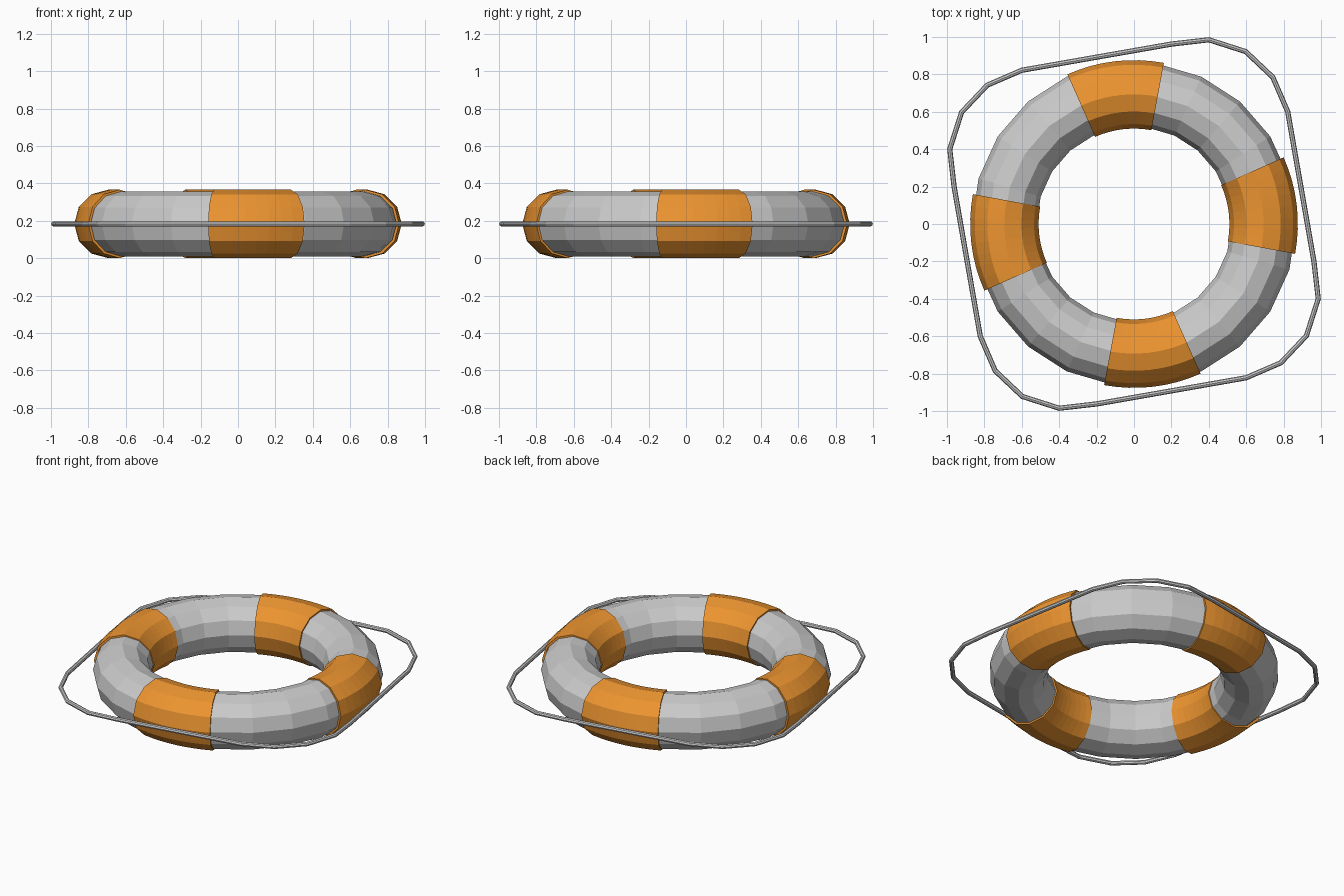
import bpy, bmesh
from math import sin, cos, pi, radians

if "Cube" in bpy.data.objects:
    bpy.data.objects.remove(bpy.data.objects["Cube"])

MAJOR, MINOR, Z = 0.693, 0.173, 0.183
SIDES = 12

orange = bpy.data.materials.new("orange")
orange.diffuse_color = (0.85, 0.30, 0.03, 1)
orange.use_nodes = True
orange.node_tree.nodes["Principled BSDF"].inputs["Base Color"].default_value = orange.diffuse_color


def sweep(name, stations, closed, mat=None):
    """Skin 12-sided sections placed round the ring: stations = (angle, radius)."""
    bm = bmesh.new()
    loops = []
    for a, r in stations:
        loop = []
        for i in range(SIDES):
            t = 2 * pi * i / SIDES
            d = MAJOR + r * cos(t)
            loop.append(bm.verts.new((d * cos(a), d * sin(a), Z + r * sin(t))))
        loops.append(loop)
    n = len(loops)
    for k in range(n if closed else n - 1):
        p, q = loops[k], loops[(k + 1) % n]
        for i in range(SIDES):
            j = (i + 1) % SIDES
            bm.faces.new((p[i], q[i], q[j], p[j]))
    bmesh.ops.recalc_face_normals(bm, faces=bm.faces)
    me = bpy.data.meshes.new(name)
    bm.to_mesh(me)
    bm.free()
    ob = bpy.data.objects.new(name, me)
    bpy.context.collection.objects.link(ob)
    if mat:
        me.materials.append(mat)
    # make normals point outwards on the open bands
    return ob


# Main float ring
sweep("float_ring", [(2 * pi * k / 22, MINOR) for k in range(22)], True)

# Four orange bands with small end lips
START, END, STEPS = radians(-10.5), radians(24), 8
for b in range(4):
    angles = [START + b * pi / 2 + (END - START) * k / STEPS for k in range(STEPS + 1)]
    stations = [(angles[0], MINOR - 0.004)]
    stations += [(a, 0.183) for a in angles]
    stations += [(angles[-1], MINOR - 0.004)]
    sweep(f"orange_band_{b + 1}", stations, False, orange)

# Grab rope: one corner repeated four times round the ring
corner = [(0.20, 0.962), (0.40, 0.985), (0.597, 0.922), (0.742, 0.785), (0.822, 0.60)]
path = []
for _ in range(4):
    path += corner
    corner = [(y, -x) for x, y in corner]

curve = bpy.data.curves.new("grab_rope", "CURVE")
curve.dimensions = "3D"
curve.bevel_depth = 0.014
curve.bevel_resolution = 2
spline = curve.splines.new("POLY")
spline.points.add(len(path) - 1)
for pt, (x, y) in zip(spline.points, path):
    pt.co = (x, y, Z, 1)
spline.use_cyclic_u = True
spline.use_smooth = False
rope = bpy.data.objects.new("grab_rope", curve)
bpy.context.collection.objects.link(rope)
